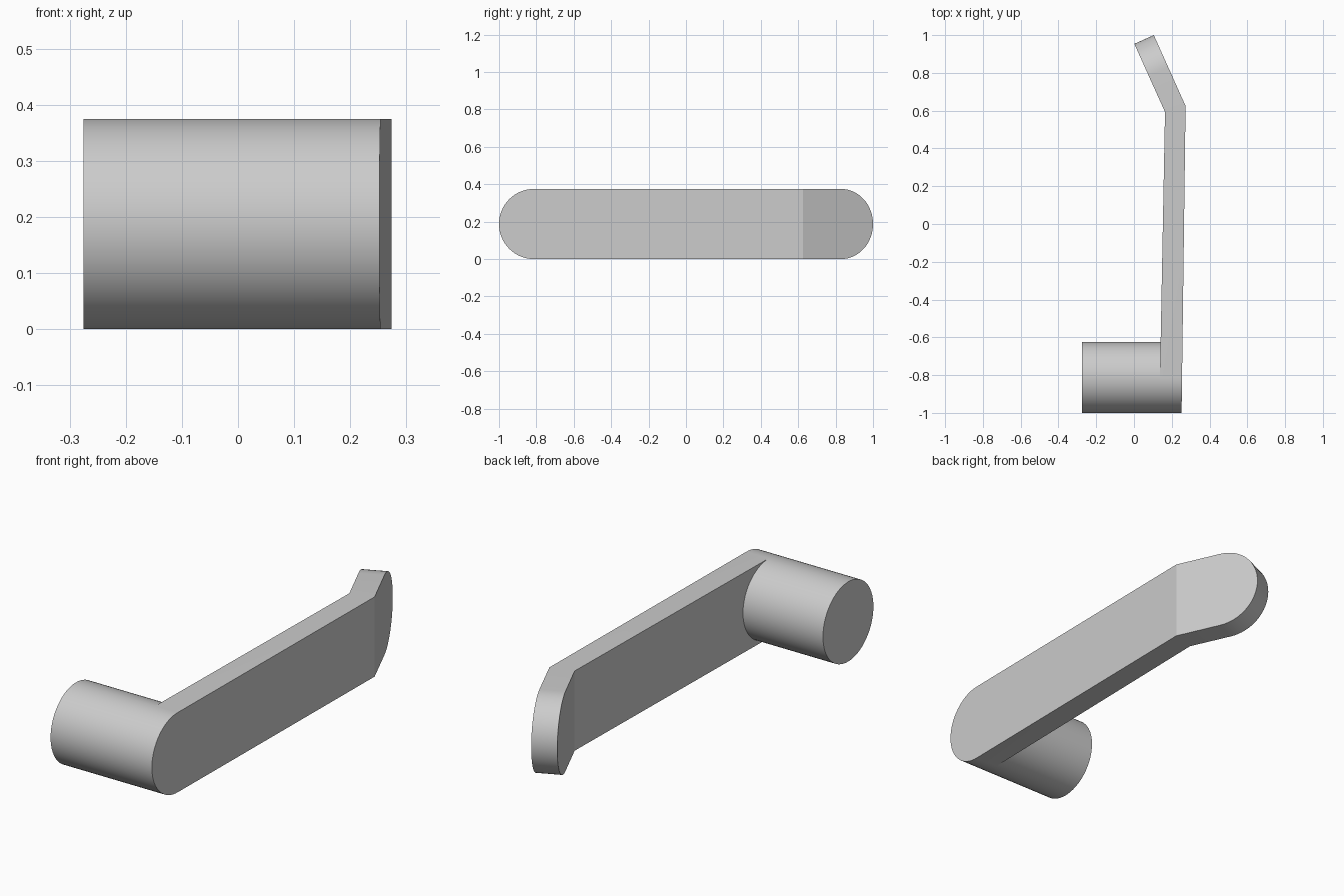
import bpy, bmesh, math
from mathutils import Vector

if "Cube" in bpy.data.objects:
    bpy.data.objects.remove(bpy.data.objects["Cube"])

R = 0.1875          # radius of pivot and half height of the lever
CY = R - 1          # pivot centre along y
N = 32              # segments per half circle
BACK = -0.275       # free end of the pivot

bm = bmesh.new()


def outer_x(y):
    return 0.252 + 0.0130 * (y + 1)


def inner_x(y):
    return 0.134 + 0.0190 * (y + 1)


def circle(i):
    a = math.pi / 2 + math.pi * i / N
    return CY + R * math.cos(a), R + R * math.sin(a)


# Bent tip frame: direction along the tip and across its thickness
bend_y = 0.625
bend_o = Vector((outer_x(bend_y), bend_y, 0))
along = Vector((0.105, 1.0, 0)) - bend_o
length = along.length
along.normalize()
across = Vector((-along.y, along.x, 0)) * 0.113


def plate_side(fx, by, bx, offset):
    """One face of the lever: rounded low end, bend line, rounded tip."""
    low = []
    for i in range(N + 1):
        y, z = circle(i)
        low.append(bm.verts.new((fx(y), y, z)))
    bend = [bm.verts.new((bx, by, 0)), bm.verts.new((bx, by, 2 * R))]
    tip = []
    for i in range(N + 1):
        a = -math.pi / 2 + math.pi * i / N
        p = bend_o + along * (length - R + R * math.cos(a)) + offset
        tip.append(bm.verts.new((p.x, p.y, R + R * math.sin(a))))
    bm.faces.new([bend[0]] + tip + [bend[1]])
    return low, bend, tip


lo, bo, to = plate_side(outer_x, bend_y, bend_o.x, Vector((0, 0, 0)))
li, bi, ti = plate_side(inner_x, 0.593, inner_x(0.593), across)
bm.faces.new(lo + bo)

# Rim between outer and inner faces
loop_o = lo + bo[:1] + to + bo[1:]
loop_i = li + bi[:1] + ti + bi[1:]
for k in range(len(loop_o)):
    m = (k + 1) % len(loop_o)
    bm.faces.new((loop_o[k], loop_o[m], loop_i[m], loop_i[k]))

# Pivot cylinder joined to the inner face
right = []
back = []
for i in range(2 * N):
    y, z = circle(i)
    back.append(bm.verts.new((BACK, y, z)))
    if i > N:
        right.append(bm.verts.new((inner_x(y), y, z)))
ring = li + right
for k in range(2 * N):
    m = (k + 1) % (2 * N)
    bm.faces.new((ring[k], ring[m], back[m], back[k]))
bm.faces.new(back)
bm.faces.new([li[N]] + right + [li[0], bi[1], bi[0]])

bmesh.ops.recalc_face_normals(bm, faces=bm.faces[:])
mesh = bpy.data.meshes.new("lever_handle")
bm.to_mesh(mesh)
bm.free()
handle = bpy.data.objects.new("lever_handle", mesh)
bpy.context.collection.objects.link(handle)
bpy.context.view_layer.objects.active = handle
handle.select_set(True)
bpy.ops.object.shade_smooth_by_angle(angle=math.radians(15))
